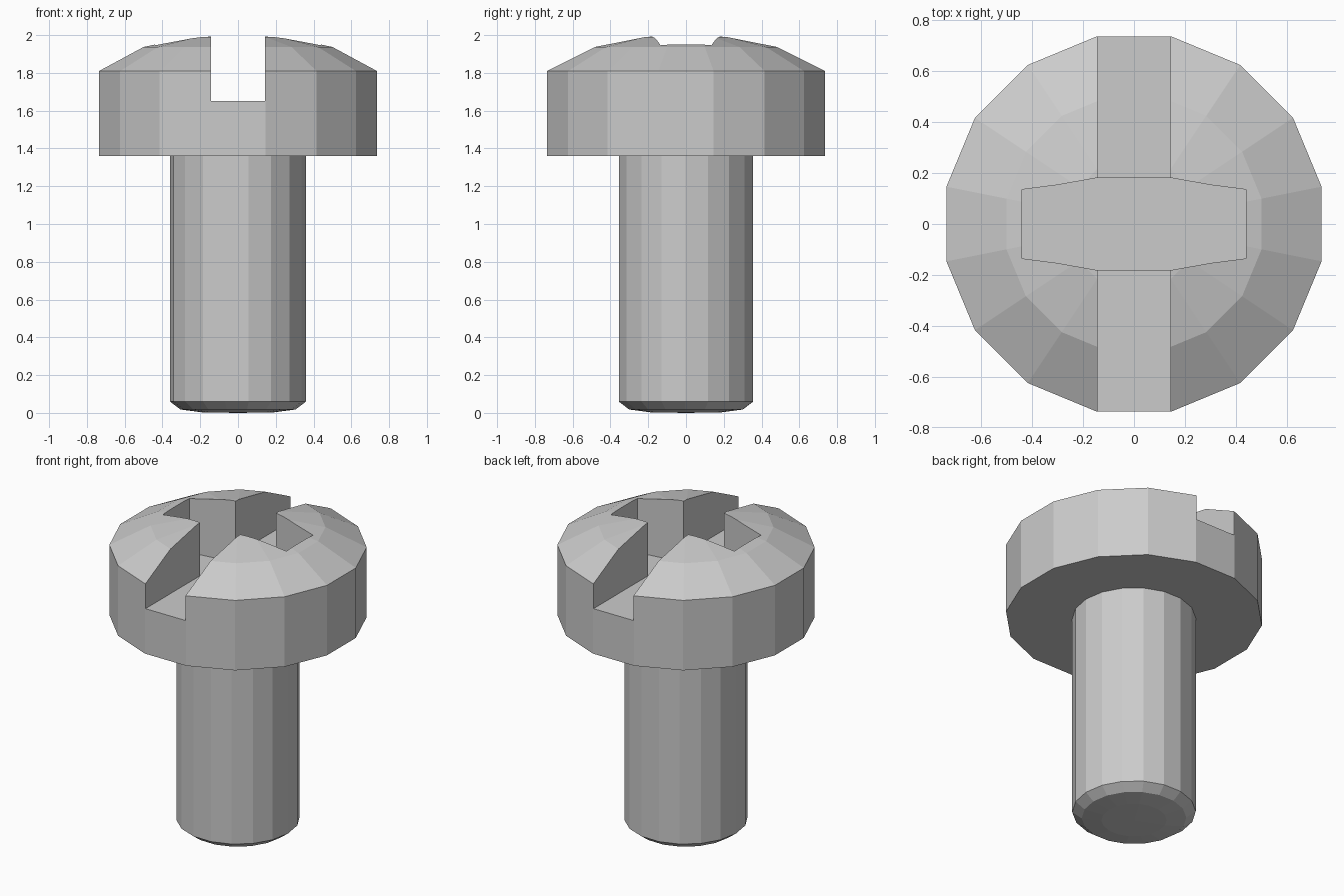
import bpy, bmesh, math

if "Cube" in bpy.data.objects:
    bpy.data.objects.remove(bpy.data.objects["Cube"])


def finish(name, bm):
    bmesh.ops.recalc_face_normals(bm, faces=bm.faces)
    mesh = bpy.data.meshes.new(name)
    bm.to_mesh(mesh)
    bm.free()
    obj = bpy.data.objects.new(name, mesh)
    bpy.context.collection.objects.link(obj)
    return obj


def lathe(name, profile, sides, offset, cap_start=False):
    """Faceted revolve of (radius, z) points; radius 0 makes a pole."""
    bm = bmesh.new()
    rings = []
    for r, z in profile:
        if r == 0:
            rings.append([bm.verts.new((0, 0, z))] * sides)
            continue
        angles = [math.radians(offset) + math.tau * i / sides for i in range(sides)]
        rings.append([bm.verts.new((r * math.cos(a), r * math.sin(a), z)) for a in angles])
    for low, high in zip(rings, rings[1:]):
        for i in range(sides):
            j = (i + 1) % sides
            corners = list(dict.fromkeys((low[i], low[j], high[j], high[i])))
            bm.faces.new(corners)
    if cap_start:
        bm.faces.new(rings[0])
    return finish(name, bm)


def prism(name, outline, z0, z1):
    bm = bmesh.new()
    bottom = [bm.verts.new((x, y, z0)) for x, y in outline]
    top = [bm.verts.new((x, y, z1)) for x, y in outline]
    bm.faces.new(bottom)
    bm.faces.new(top)
    n = len(outline)
    for i in range(n):
        j = (i + 1) % n
        bm.faces.new((bottom[i], bottom[j], top[j], top[i]))
    return finish(name, bm)


def cut(target, cutter):
    mod = target.modifiers.new(cutter.name, 'BOOLEAN')
    mod.operation = 'DIFFERENCE'
    mod.solver = 'EXACT'
    mod.object = cutter
    cutter.hide_render = True
    cutter.hide_viewport = True


# Shank with a chamfered, slightly domed tip
lathe("shank", [(0, 0), (0.19, 0.003), (0.305, 0.018), (0.36, 0.06), (0.36, 1.36)], 18, -1)

# Domed head, 16 sides
head = lathe("head", [(0.75, 1.36), (0.75, 1.81), (0.51, 1.937), (0.26, 1.99), (0, 2.01)],
             16, 11.25, cap_start=True)

# Straight driver slot running front to back
w = 0.143
cut(head, prism("slot_cutter", [(-w, -1), (w, -1), (w, 1), (-w, 1)], 1.65, 2.2))

# Cross recess running side to side, wider at the middle
edge = [(-0.44, 0.135), (-0.30, 0.153), (-0.15, 0.18)]
upper = edge + [(-x, y) for x, y in reversed(edge)]
cut(head, prism("cross_cutter", upper + [(x, -y) for x, y in reversed(upper)], 1.6, 2.25))
